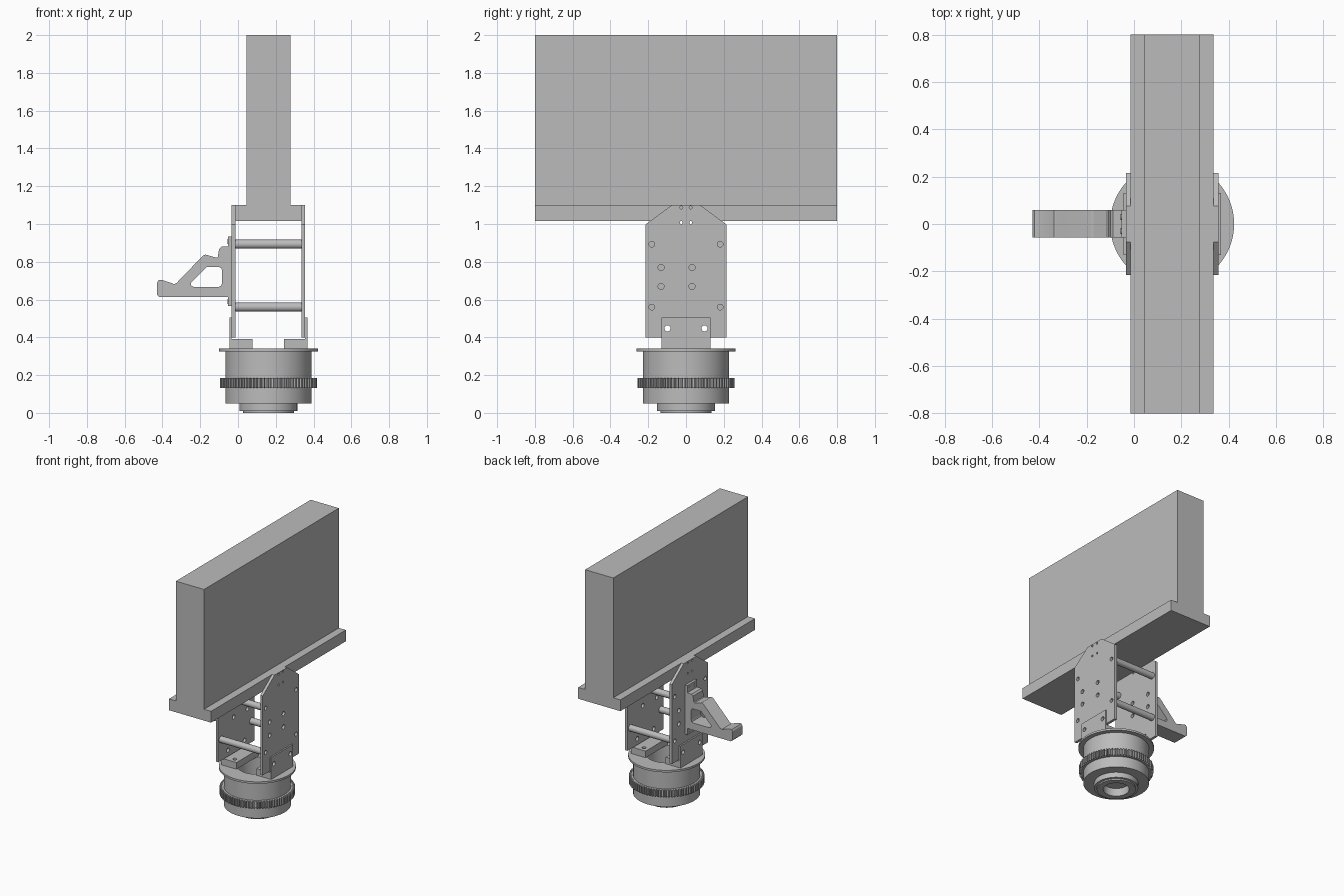
import bpy, bmesh, math
from mathutils import Matrix, Vector

cube = bpy.data.objects.get("Cube")
if cube:
    bpy.data.objects.remove(cube, do_unlink=True)

GREY = (0.5, 0.5, 0.5, 1)
grey = bpy.data.materials.new("plain_grey")
grey.use_nodes = True
grey.diffuse_color = GREY
grey.node_tree.nodes["Principled BSDF"].inputs["Base Color"].default_value = GREY

CX = 0.161            # middle of the drum and frame
# How a flat profile is stood up for each thickness direction
FRAMES = {
    "X": Matrix(((0, 0, 1), (1, 0, 0), (0, 1, 0))).to_4x4(),
    "Y": Matrix(((1, 0, 0), (0, 0, -1), (0, 1, 0))).to_4x4(),
    "Z": Matrix.Identity(4),
}


def add_object(name, mesh):
    mesh.name = name
    mesh.materials.clear()
    mesh.materials.append(grey)
    mesh.shade_smooth()
    mesh.set_sharp_from_angle(angle=math.radians(30))
    ob = bpy.data.objects.new(name, mesh)
    bpy.context.collection.objects.link(ob)
    return ob


def circle(u, v, r, n=32):
    return [(u + r * math.cos(math.tau * i / n), v + r * math.sin(math.tau * i / n))
            for i in range(n)]


def rect(u0, u1, v0, v1):
    return [(u0, v0), (u1, v0), (u1, v1), (u0, v1)]


def slab(name, axis, lo, hi, outline, holes=()):
    """Flat profile with holes, thickened from lo to hi along an axis."""
    curve = bpy.data.curves.new(name + "_profile", "CURVE")
    curve.dimensions = "2D"
    curve.fill_mode = "BOTH"
    curve.extrude = (hi - lo) / 2
    for loop in [outline, *holes]:
        spline = curve.splines.new("POLY")
        spline.points.add(len(loop) - 1)
        for point, (u, v) in zip(spline.points, loop):
            point.co = (u, v, 0, 1)
        spline.use_cyclic_u = True
    temp = bpy.data.objects.new(name + "_profile", curve)
    mesh = bpy.data.meshes.new_from_object(temp)
    bpy.data.objects.remove(temp)
    bpy.data.curves.remove(curve)
    mid = (lo + hi) / 2 * (-1 if axis == "Y" else 1)
    mesh.transform(FRAMES[axis] @ Matrix.Translation((0, 0, mid)))
    bm = bmesh.new()
    bm.from_mesh(mesh)
    bmesh.ops.remove_doubles(bm, verts=bm.verts, dist=1e-5)
    bmesh.ops.recalc_face_normals(bm, faces=bm.faces)
    bm.to_mesh(mesh)
    bm.free()
    return add_object(name, mesh)


def lathe(name, profile, steps=96):
    bm = bmesh.new()
    verts = [bm.verts.new((r, 0, z)) for r, z in profile]
    edges = [bm.edges.new(pair) for pair in zip(verts, verts[1:])]
    bmesh.ops.spin(bm, geom=verts + edges, cent=(0, 0, 0), axis=(0, 0, 1),
                   angle=math.tau, steps=steps)
    bmesh.ops.remove_doubles(bm, verts=bm.verts, dist=1e-5)
    bmesh.ops.recalc_face_normals(bm, faces=bm.faces)
    bmesh.ops.translate(bm, verts=bm.verts, vec=Vector((CX, 0, 0)))
    mesh = bpy.data.meshes.new(name)
    bm.to_mesh(mesh)
    bm.free()
    return add_object(name, mesh)


# Large upright panel with its wider foot, one stepped section
W, F = 0.117, 0.175
section = [(-F, 1.015), (F, 1.015), (F, 1.1), (W, 1.1),
           (W, 2), (-W, 2), (-W, 1.1), (-F, 1.1)]
slab("panel", "Y", -0.8, 0.8, [(CX + u, z) for u, z in section])

# Side plates: the same part turned half way round
half = [(0.215, 0.4), (0.215, 0.997), (0.075, 1.1)]
plate_outline = half + [(-y, z) for y, z in reversed(half)]
ROD_Y, ROD_Z = 0.181, (0.56, 0.893)
for name, side in (("left_side_plate", 1), ("right_side_plate", -1)):
    holes = [circle(s * 0.098, 0.447, 0.016) for s in (-1, 1)]
    for s in (-1, 1):
        holes += [circle(s * ROD_Y, z, 0.015) for z in ROD_Z]
        holes += [circle(s * 0.025, z, 0.008, 16) for z in (1.008, 1.087)]
        holes += [circle(side * (s * 0.082 - 0.05), z, 0.016) for z in (0.67, 0.77)]
    near, far = CX + side * 0.175, CX + side * 0.195
    slab(name, "X", min(near, far), max(near, far), plate_outline, holes)

# Cross rods between the plates
for end, y in (("front", -ROD_Y), ("back", ROD_Y)):
    for level, z in zip(("lower", "upper"), ROD_Z):
        slab(f"{end}_{level}_rod", "X", CX - 0.175, CX + 0.175, circle(y, z, 0.024))

# Angle brackets standing on the drum
for name, side in (("left", 1), ("right", -1)):
    inner, near, far = (CX + side * d for d in (0.083, 0.195, 0.206))
    slab(name + "_bracket_upright", "X", min(near, far), max(near, far),
         rect(-0.13, 0.13, 0.34, 0.505),
         [circle(s * 0.098, 0.447, 0.016) for s in (-1, 1)])
    slab(name + "_bracket_foot", "Z", 0.34, 0.39,
         rect(min(inner, near), max(inner, near), -0.13, 0.13),
         [circle(CX + side * 0.125, s * 0.09, 0.014) for s in (-1, 1)])

# Turned drum with flange, bottom collar and recesses
lathe("drum", [(0, 0.06), (0.09, 0.06), (0.09, 0), (0.135, 0), (0.135, 0.01),
               (0.153, 0.01), (0.153, 0.05), (0.228, 0.05), (0.228, 0.325),
               (0.262, 0.325), (0.262, 0.34), (0.14, 0.34), (0.14, 0.2), (0, 0.2)])

# Toothed ring around the drum
TEETH = 80
teeth = []
for i in range(TEETH):
    for step, r in ((0, 0.241), (0.4, 0.241), (0.5, 0.257), (0.9, 0.257)):
        a = math.tau * (i + step) / TEETH
        teeth.append((CX + r * math.cos(a), r * math.sin(a)))
slab("gear_ring", "Z", 0.133, 0.185, teeth, [circle(CX, 0, 0.222, 64)])

# Hooked handle on the right plate, with a window through it
hook = [(-0.034, 0.565), (-0.034, 0.934), (-0.053, 0.934), (-0.053, 0.88),
        (-0.088, 0.88), (-0.1, 0.868), (-0.107, 0.825), (-0.115, 0.822),
        (-0.172, 0.838), (-0.184, 0.834), (-0.325, 0.688), (-0.338, 0.682),
        (-0.405, 0.705), (-0.42, 0.703), (-0.428, 0.69), (-0.428, 0.625),
        (-0.416, 0.613), (-0.053, 0.613), (-0.053, 0.565)]
window = [(-0.167, 0.772), (-0.1, 0.772), (-0.088, 0.766), (-0.085, 0.755),
          (-0.085, 0.685), (-0.09, 0.672), (-0.103, 0.667), (-0.235, 0.667),
          (-0.248, 0.675), (-0.248, 0.69)]
slab("handle", "Y", -0.057, 0.06, hook, [window])

# Screw heads on the handle tabs
for tab, z in (("upper", 0.907), ("lower", 0.589)):
    for end, y in (("front", -0.03), ("back", 0.03)):
        slab(f"handle_{tab}_{end}_screw", "X", -0.056, -0.05, circle(y, z, 0.013, 24))
